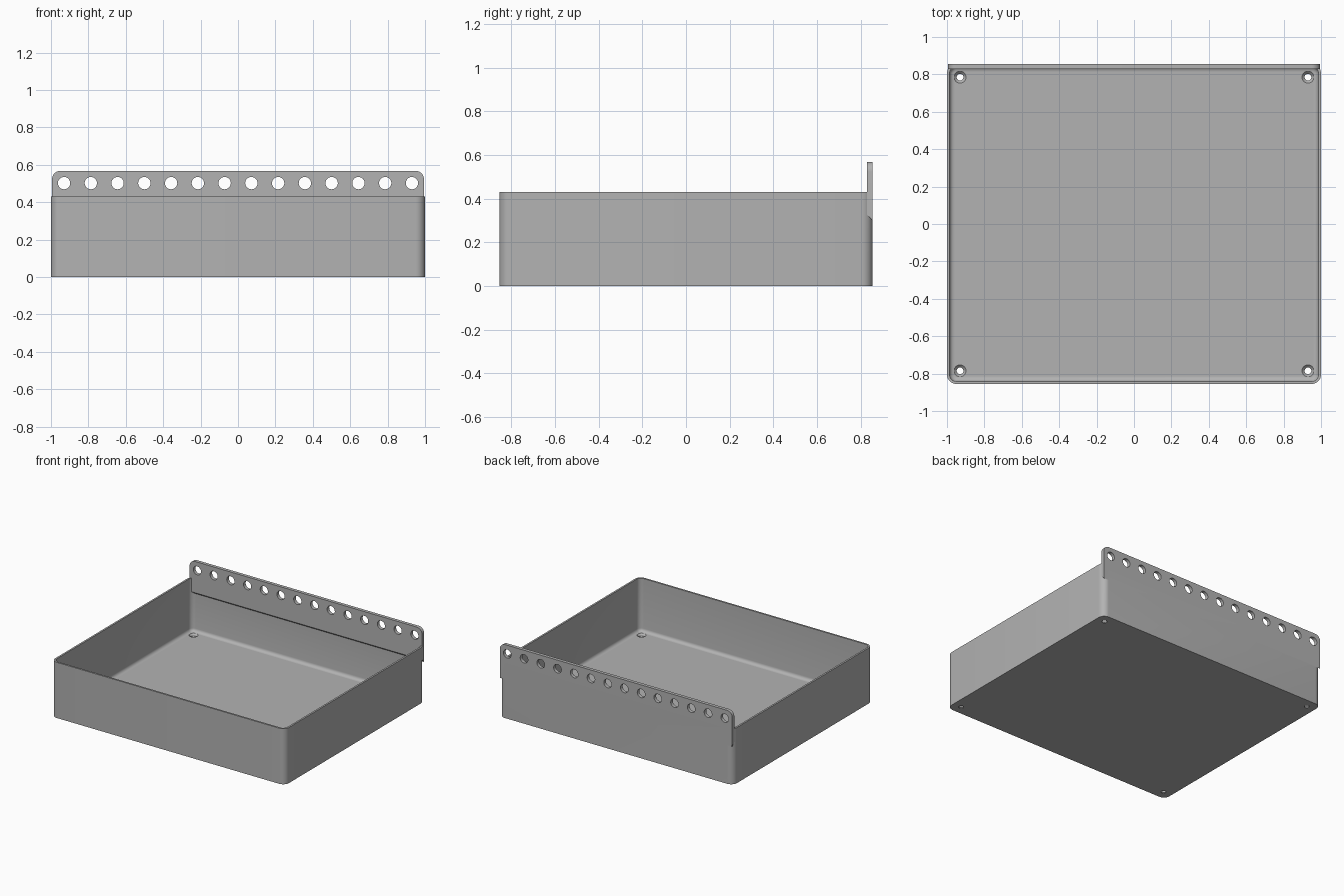
import bpy, bmesh, math
from mathutils import Matrix

default = bpy.data.objects.get("Cube")
if default:
    bpy.data.objects.remove(default)

HX, HY, HEIGHT = 1.0, 0.855, 0.43   # tray half sizes and wall height
WALL, FLOOR, RADIUS, FILLET = 0.014, 0.02, 0.05, 0.025

grey = bpy.data.materials.new("Light grey")
grey.use_nodes = True
colour = (0.45, 0.45, 0.45, 1)
grey.diffuse_color = colour
grey.node_tree.nodes["Principled BSDF"].inputs["Base Color"].default_value = colour


def make_object(name, bm):
    bmesh.ops.recalc_face_normals(bm, faces=bm.faces)
    mesh = bpy.data.meshes.new(name)
    bm.to_mesh(mesh)
    bm.free()
    obj = bpy.data.objects.new(name, mesh)
    bpy.context.collection.objects.link(obj)
    mesh.materials.append(grey)
    return obj


def rounded_ring(bm, inset, z, steps=8):
    r = max(RADIUS - inset, 0.008)
    cx, cy = HX - inset - r, HY - inset - r
    ring = []
    for corner, (sx, sy) in enumerate([(1, 1), (-1, 1), (-1, -1), (1, -1)]):
        for i in range(steps + 1):
            a = (corner + i / steps) * math.pi / 2
            ring.append(bm.verts.new((sx * cx + r * math.cos(a), sy * cy + r * math.sin(a), z)))
    return ring


def boolean(obj, other, operation):
    mod = obj.modifiers.new(operation.title(), "BOOLEAN")
    mod.object, mod.operation, mod.solver = other, operation, "EXACT"
    bpy.context.view_layer.objects.active = obj
    bpy.ops.object.modifier_apply(modifier=mod.name)
    bpy.data.objects.remove(other)


# Open tray: outer wall, rim, inner wall and rounded floor edge
bm = bmesh.new()
levels = [(0, 0), (0, HEIGHT), (WALL, HEIGHT)]
for i in range(6):
    a = i / 5 * math.pi / 2
    levels.append((WALL + FILLET * (1 - math.cos(a)), FLOOR + FILLET * (1 - math.sin(a))))
rings = [rounded_ring(bm, *level) for level in levels]
for low, high in zip(rings, rings[1:]):
    for i in range(len(low)):
        j = (i + 1) % len(low)
        bm.faces.new((low[i], low[j], high[j], high[i]))
bm.faces.new(rings[0])
bm.faces.new(rings[-1])
tray = make_object("tray", bm)

# Hanging strip with rounded top corners and a sloped underside
bm = bmesh.new()
half, top, front, r = 0.994, 0.568, 0.829, 0.045
outline = [(half, 0.3)]
outline += [(half - r + r * math.cos(a), top - r + r * math.sin(a))
            for a in [i / 8 * math.pi / 2 for i in range(9)]]
outline += [(-x, z) for x, z in reversed(outline)]
back_face = [bm.verts.new((x, HY, z)) for x, z in outline]
front_face = [bm.verts.new((x, front, max(z, 0.326))) for x, z in outline]
bm.faces.new(back_face)
bm.faces.new(front_face)
for i in range(len(outline)):
    j = (i + 1) % len(outline)
    bm.faces.new((back_face[i], back_face[j], front_face[j], front_face[i]))
boolean(tray, make_object("hanging_strip", bm), "UNION")

# Row of round holes through the strip
bm = bmesh.new()
for i in range(14):
    place = Matrix.Translation((-0.93 + 1.86 * i / 13, HY, 0.502)) @ Matrix.Rotation(math.pi / 2, 4, "X")
    bmesh.ops.create_cone(bm, cap_ends=True, segments=32, radius1=0.033, radius2=0.033,
                          depth=0.2, matrix=place)
boolean(tray, make_object("strip_hole_cutter", bm), "DIFFERENCE")

# Countersunk screw holes in the floor corners
for name, r1, r2, z, depth in [("screw_hole_cutter", 0.018, 0.018, 0, 0.1),
                               ("countersink_cutter", 0.016, 0.036, FLOOR - 0.006, 0.02)]:
    bm = bmesh.new()
    for x in (-0.93, 0.93):
        for y in (-0.785, 0.785):
            bmesh.ops.create_cone(bm, cap_ends=True, segments=32, radius1=r1, radius2=r2,
                                  depth=depth, matrix=Matrix.Translation((x, y, z)))
    boolean(tray, make_object(name, bm), "DIFFERENCE")

# Smooth rounded corners, sharp edges kept
bpy.ops.object.select_all(action="DESELECT")
tray.select_set(True)
bpy.context.view_layer.objects.active = tray
bpy.ops.object.shade_smooth_by_angle(angle=math.radians(30))
